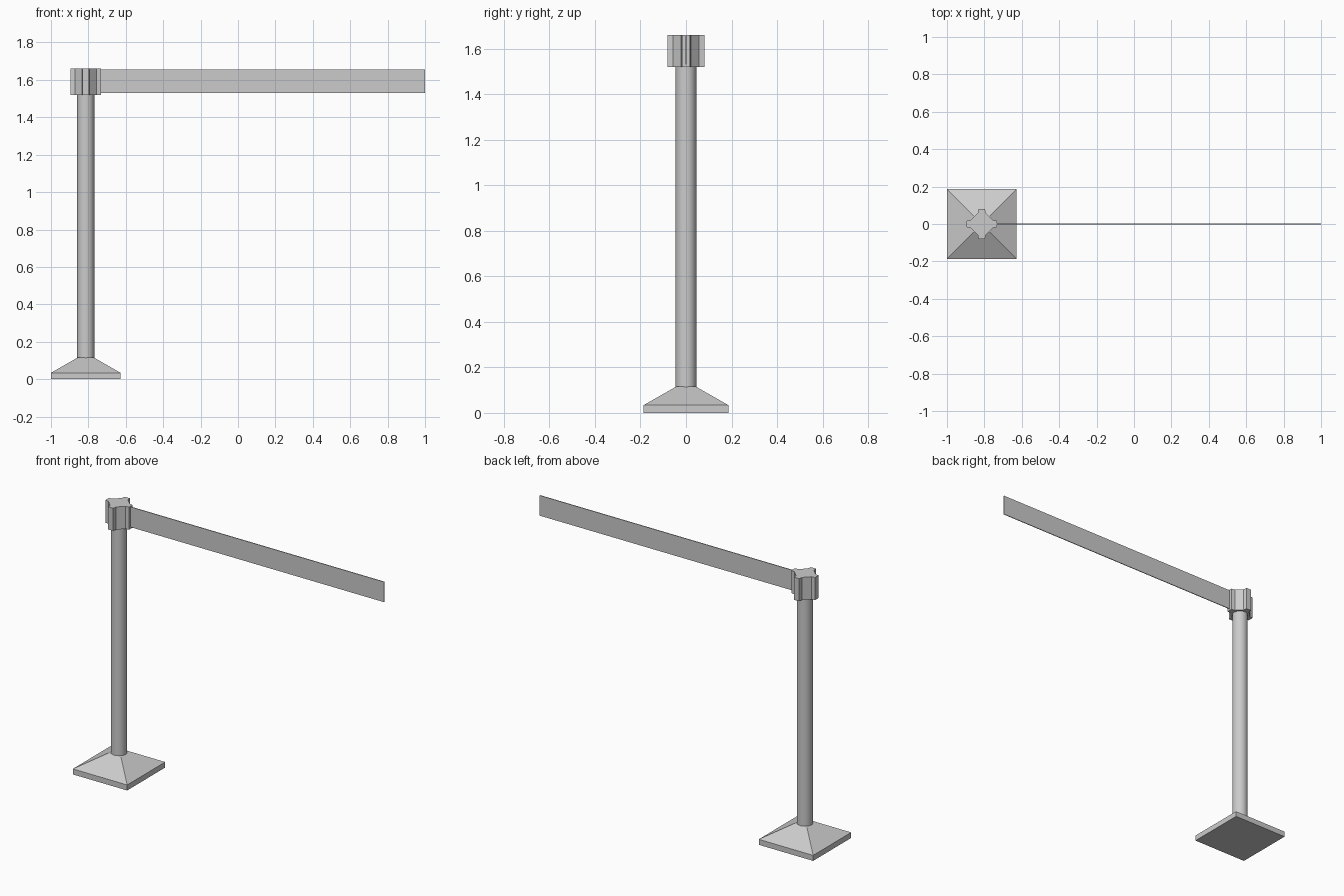
import bpy, bmesh

if "Cube" in bpy.data.objects:
    bpy.data.objects.remove(bpy.data.objects["Cube"])

CX = -0.814  # post axis


def loft(name, rings):
    """Closed solid from stacked rings, each ring = (list of xy, z)."""
    bm = bmesh.new()
    loops = [[bm.verts.new((x, y, z)) for x, y in pts] for pts, z in rings]
    n = len(loops[0])
    for a, b in zip(loops, loops[1:]):
        for i in range(n):
            j = (i + 1) % n
            bm.faces.new((a[i], a[j], b[j], b[i]))
    bm.faces.new(loops[0][::-1])
    bm.faces.new(loops[-1])
    bmesh.ops.recalc_face_normals(bm, faces=bm.faces)
    me = bpy.data.meshes.new(name)
    bm.to_mesh(me)
    bm.free()
    ob = bpy.data.objects.new(name, me)
    ob.location.x = CX
    bpy.context.collection.objects.link(ob)
    return ob


def square(h):
    return [(-h, -h), (h, -h), (h, h), (-h, h)]


# Pyramid foot
loft("base", [(square(0.186), 0), (square(0.186), 0.034), (square(0.044), 0.115)])

# Round post
bpy.ops.mesh.primitive_cylinder_add(vertices=32, radius=0.0455, depth=1.46,
                                    location=(CX, 0, 0.07 + 0.73))
bpy.context.object.name = "post"
bpy.ops.object.shade_smooth_by_angle()

# Four-way belt head: one quarter profile turned four times
quarter = [(0.081, -0.017), (0.081, 0.017), (0.058, 0.021), (0.021, 0.058)]
profile = []
for _ in range(4):
    profile += quarter
    quarter = [(-y, x) for x, y in quarter]
loft("belt_head", [(profile, 1.52), (profile, 1.66)])

# Stretched belt
x0, x1, t = 0.07, 1 - CX, 0.0025
belt = [(x0, -t), (x1, -t), (x1, t), (x0, t)]
loft("belt", [(belt, 1.53), (belt, 1.655)])
